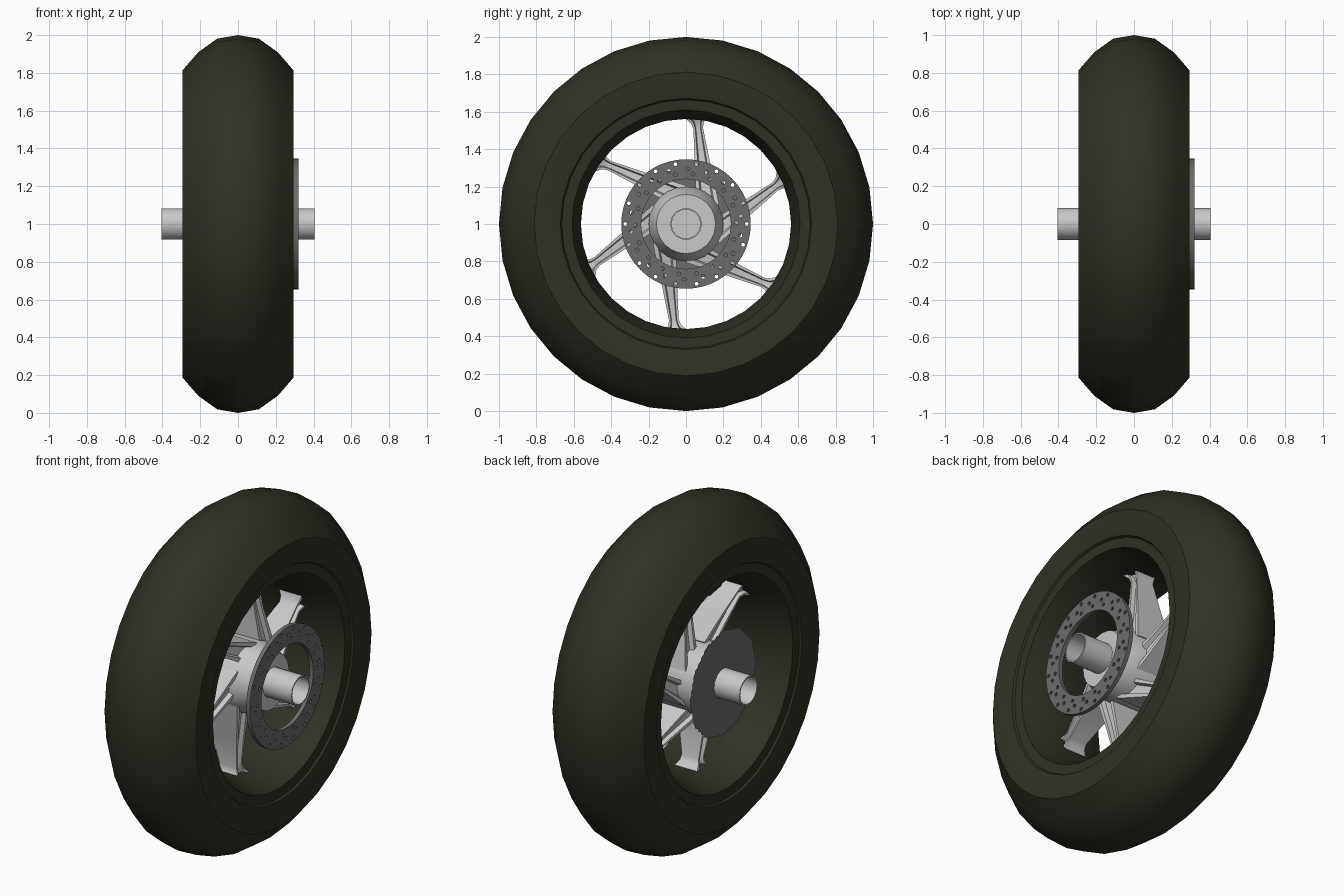
import bpy, bmesh, math
from mathutils import Vector

if "Cube" in bpy.data.objects:
    bpy.data.objects.remove(bpy.data.objects["Cube"])

CZ = 1.0  # wheel centre height; the wheel turns about the x axis


def material(name, rgb):
    m = bpy.data.materials.new(name)
    m.diffuse_color = (*rgb, 1)
    m.use_nodes = True
    m.node_tree.nodes["Principled BSDF"].inputs["Base Color"].default_value = m.diffuse_color
    return m


RUBBER = material("dark rubber", (0.030, 0.030, 0.019))
ALLOY = material("light alloy", (0.58, 0.58, 0.58))
STEEL = material("grey steel", (0.15, 0.15, 0.15))


def finish(name, bm, mat, angle=35, recalc=True):
    bmesh.ops.remove_doubles(bm, verts=bm.verts, dist=1e-5)
    if recalc:
        bmesh.ops.recalc_face_normals(bm, faces=bm.faces)
    me = bpy.data.meshes.new(name)
    bm.to_mesh(me)
    bm.free()
    me.materials.append(mat)
    me.shade_smooth()
    me.set_sharp_from_angle(angle=math.radians(angle))
    ob = bpy.data.objects.new(name, me)
    bpy.context.collection.objects.link(ob)
    return ob


def lathe(name, profile, sides, mat, closed=True, angle=35):
    """Spin (x, radius) points about the wheel axis."""
    bm = bmesh.new()
    rings = []
    for i in range(sides):
        a = 2 * math.pi * i / sides
        rings.append([bm.verts.new((x, r * math.cos(a), CZ + r * math.sin(a)))
                      for x, r in profile])
    n = len(profile)
    for i in range(sides):
        p, q = rings[i], rings[(i + 1) % sides]
        for j in range(n if closed else n - 1):
            k = (j + 1) % n
            bm.faces.new((p[j], p[k], q[k], q[j]))
    return finish(name, bm, mat, angle)


# Tyre with stepped sidewall and tapered inner rim
half = [(0.11, 0.981), (0.21, 0.91), (0.295, 0.812), (0.292, 0.74), (0.28, 0.672),
        (0.268, 0.665), (0.265, 0.61), (0.2, 0.59), (0.09, 0.562)]
lathe("tyre", [(0, 1.0)] + half + [(-x, r) for x, r in reversed(half)], 32, RUBBER)

# Hub with tapered collar on the brake side, and axle tube
lathe("hub", [(-0.235, 0), (-0.235, 0.2), (0.11, 0.2), (0.22, 0.158), (0.22, 0)],
      24, ALLOY, closed=False)
lathe("axle", [(-0.405, 0.085), (0.405, 0.085), (0.405, 0.078), (-0.405, 0.078)],
      14, ALLOY)


# Six swept spokes: H-section lofted along a line tangent to the hub
def spokes():
    bm = bmesh.new()
    # distance along spoke, half width, half depth
    stations = [(0.08, 0.062, 0.12), (0.2, 0.052, 0.1), (0.32, 0.040, 0.08),
                (0.50, 0.026, 0.055), (0.53, 0.034, 0.06), (0.562, 0.064, 0.075)]
    for k in range(6):
        th = math.radians(97 + 60 * k)
        u = Vector((0, math.cos(th), math.sin(th)))
        t = Vector((0, math.sin(th), -math.cos(th)))
        rings = []
        for s, w, d in stations:
            g = d - 0.025
            sec = [(w, -d), (w, d), (w * .6, d), (w * .45, g), (-w * .45, g), (-w * .6, d),
                   (-w, d), (-w, -d), (-w * .6, -d), (-w * .45, -g), (w * .45, -g), (w * .6, -d)]
            rings.append([bm.verts.new(Vector((b, 0, CZ)) + u * s + t * (0.127 + a))
                          for a, b in sec])
        for p, q in zip(rings, rings[1:]):
            for j in range(12):
                i = (j + 1) % 12
                bm.faces.new((p[j], p[i], q[i], q[j]))
        bm.faces.new(rings[0])
        bm.faces.new(rings[-1])
    return finish("spokes", bm, ALLOY, 30)


spokes()


# Drilled brake disc: filled flat curve with holes, extruded
def brake_disc():
    cu = bpy.data.curves.new("brake_disc_outline", 'CURVE')
    cu.dimensions = '2D'
    cu.fill_mode = 'BOTH'
    cu.extrude = 0.012

    def circle(cx, cy, r, n):
        sp = cu.splines.new('POLY')
        sp.points.add(n - 1)
        for i, p in enumerate(sp.points):
            a = 2 * math.pi * i / n
            p.co = (cx + r * math.cos(a), cy + r * math.sin(a), 0, 1)
        sp.use_cyclic_u = True

    circle(0, 0, 0.346, 48)
    circle(0, 0, 0.24, 48)
    for k in range(18):
        for r, off in ((0.325, 0), (0.297, 8), (0.27, 2)):
            a = math.radians(20 * k + off)
            circle(r * math.cos(a), r * math.sin(a), 0.0105, 8)
    tmp = bpy.data.objects.new("disc_helper", cu)
    bpy.context.collection.objects.link(tmp)
    dg = bpy.context.evaluated_depsgraph_get()
    me = bpy.data.meshes.new_from_object(tmp.evaluated_get(dg))
    bm = bmesh.new()
    bm.from_mesh(me)
    bpy.data.objects.remove(tmp)
    bpy.data.meshes.remove(me)
    for v in bm.verts:  # lay the flat disc across the wheel axis
        x, y, z = v.co
        v.co = (0.307 + z, x, CZ + y)
    finish("brake_disc", bm, STEEL)


brake_disc()

# Toothed chain sprocket, a thin sheet facing outward on the other side
bm = bmesh.new()
N, SIDES = 96, 12
pts = []
for i in range(N):
    a = 2 * math.pi * i / N
    seg = 2 * math.pi / SIDES
    r = 0.305 * math.cos(seg / 2) / math.cos(a % seg - seg / 2)
    r += 0.006 if i % 2 else -0.002
    pts.append(bm.verts.new((-0.24, r * math.cos(a), CZ + r * math.sin(a))))
face = bm.faces.new(pts)
face.normal_update()
if face.normal.x > 0:
    face.normal_flip()
finish("sprocket", bm, STEEL, recalc=False)
